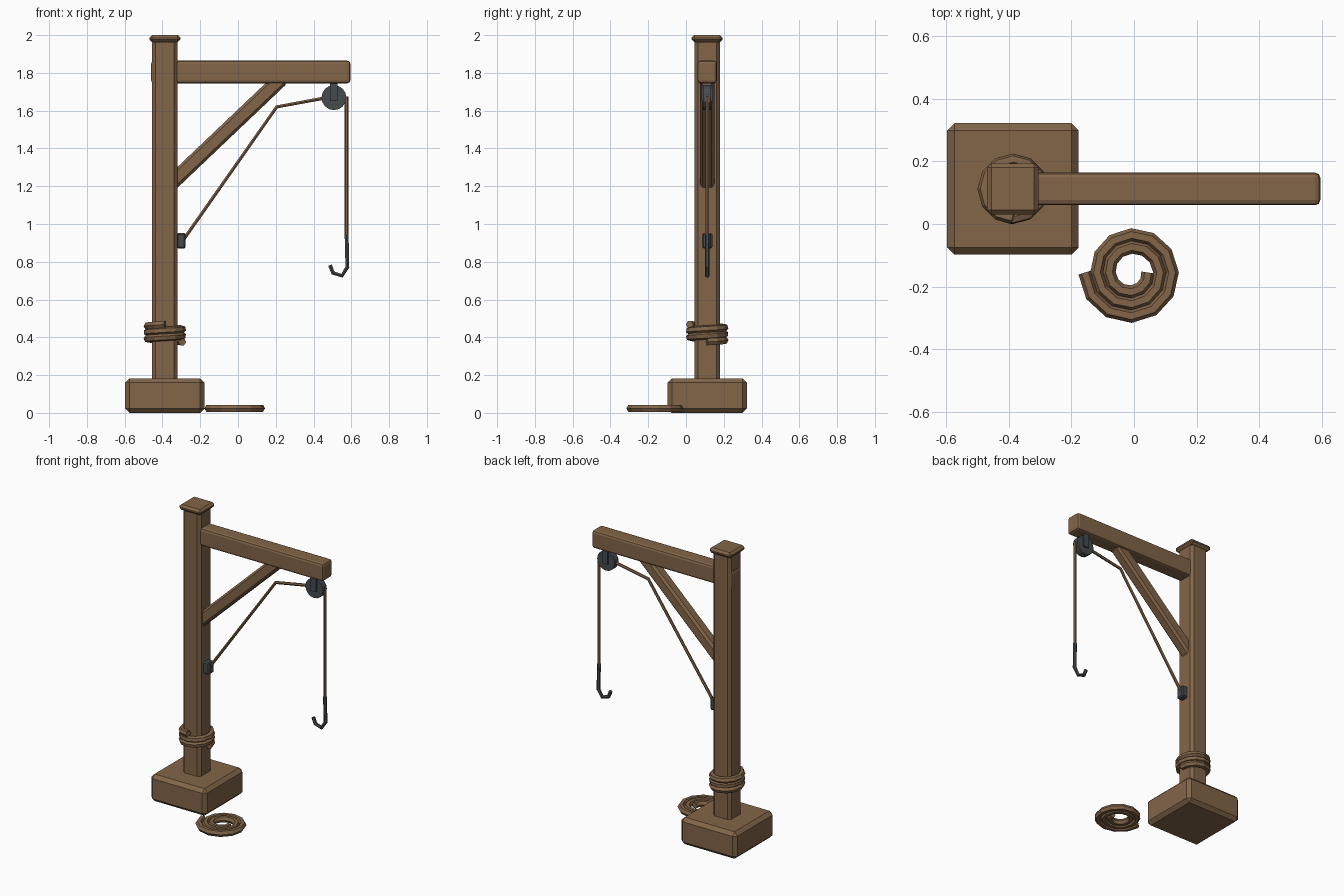
import bpy, math
from mathutils import Vector

if "Cube" in bpy.data.objects:
    bpy.data.objects.remove(bpy.data.objects["Cube"])


def material(name, rgb):
    m = bpy.data.materials.new(name)
    m.diffuse_color = (*rgb, 1)
    m.use_nodes = True
    m.node_tree.nodes["Principled BSDF"].inputs["Base Color"].default_value = m.diffuse_color
    return m


WOOD = material("brown wood", (0.223, 0.130, 0.066))
IRON = material("dark iron", (0.062, 0.070, 0.078))
PX, PY = -0.387, 0.112   # post axis


def box(name, lo, hi, mat, bevel=0.0, tilt=0.0, segments=1):
    """Bevelled box between two corners, optionally tilted about y."""
    lo, hi = Vector(lo), Vector(hi)
    bpy.ops.mesh.primitive_cube_add(size=1, location=(lo + hi) / 2)
    o = bpy.context.object
    o.name = name
    o.scale = hi - lo
    bpy.ops.object.transform_apply(location=False, rotation=False, scale=True)
    o.rotation_euler.y = tilt
    o.data.materials.append(mat)
    if bevel:
        b = o.modifiers.new("bevel", 'BEVEL')
        b.width = bevel
        b.segments = segments
    return o


def disc(name, loc, radius, depth, mat, sides=16):
    bpy.ops.mesh.primitive_cylinder_add(vertices=sides, radius=radius, depth=depth,
                                        location=loc, rotation=(math.pi / 2, 0, 0))
    o = bpy.context.object
    o.name = name
    o.data.materials.append(mat)
    return o


def tube(name, points, radius, mat):
    """Six-sided tube along a polyline."""
    c = bpy.data.curves.new(name, 'CURVE')
    c.dimensions = '3D'
    c.bevel_depth = radius
    c.bevel_resolution = 1
    c.use_fill_caps = True
    s = c.splines.new('POLY')
    s.points.add(len(points) - 1)
    for p, co in zip(s.points, points):
        p.co = (*co, 1)
    s.use_smooth = False
    o = bpy.data.objects.new(name, c)
    bpy.context.collection.objects.link(o)
    c.materials.append(mat)
    return o


# Timber frame
box("base_block", (PX - 0.21, PY - 0.21, 0), (PX + 0.21, PY + 0.21, 0.183), WOOD, 0.023)
box("post", (PX - 0.067, PY - 0.067, 0.15), (PX + 0.067, PY + 0.067, 1.98), WOOD, 0.018)
box("post_cap", (PX - 0.082, PY - 0.082, 1.963), (PX + 0.082, PY + 0.082, 2.0), WOOD, 0.014)
box("beam", (-0.46, PY - 0.052, 1.745), (0.595, PY + 0.052, 1.865), WOOD, 0.016, segments=2)

# Diagonal brace
a, b = Vector((-0.375, PY, 1.195)), Vector((0.235, PY, 1.775))
mid, half = (a + b) / 2, (b - a).length / 2
box("brace", mid - Vector((half, 0.038, 0.04)), mid + Vector((half, 0.038, 0.04)), WOOD,
    0.014, tilt=-math.atan2(b.z - a.z, b.x - a.x))

# Pulley with its hanger plates and axle
WX, WZ = 0.508, 1.669
disc("pulley_wheel", (WX, PY, WZ), 0.066, 0.042, IRON)
disc("pulley_axle", (WX, PY, WZ), 0.012, 0.06, IRON, 8)
for side in (-1, 1):
    y = PY + side * 0.026
    box("pulley_hanger", (WX - 0.02, y - 0.005, 1.652), (WX + 0.02, y + 0.005, 1.76), IRON)

# Cleat on the post
box("cleat", (-0.325, PY - 0.027, 0.87), (-0.277, PY + 0.027, 0.952), IRON, 0.008)

# Hoisting rope and hook
tube("hoist_rope", [(-0.29, PY, 0.915), (0.205, PY, 1.62), (0.46, PY, 1.667)], 0.010, WOOD)
tube("drop_rope", [(0.574, PY, 1.675), (0.574, PY, 0.92)], 0.010, WOOD)
tube("hook", [(0.575, PY, 0.945), (0.579, PY, 0.772), (0.55, PY, 0.726),
              (0.503, PY, 0.741), (0.487, PY, 0.782)], 0.012, IRON)

# Rope wound round the post
N = 33
tube("post_rope_wrap", [(PX + 0.092 * math.cos(i * math.pi / 6), PY + 0.092 * math.sin(i * math.pi / 6),
                         0.376 + 0.092 * i / N) for i in range(N + 1)], 0.021, WOOD)

# Flat rope coil on the ground, spiralling inward
pts = []
for i in range(31):
    t = math.pi + i * math.pi / 6
    r = 0.149 - 0.0385 * i / 12
    pts.append((-0.008 + r * math.cos(t), -0.155 + r * math.sin(t), 0.024))
tube("ground_rope_coil", pts, 0.0215, WOOD)
